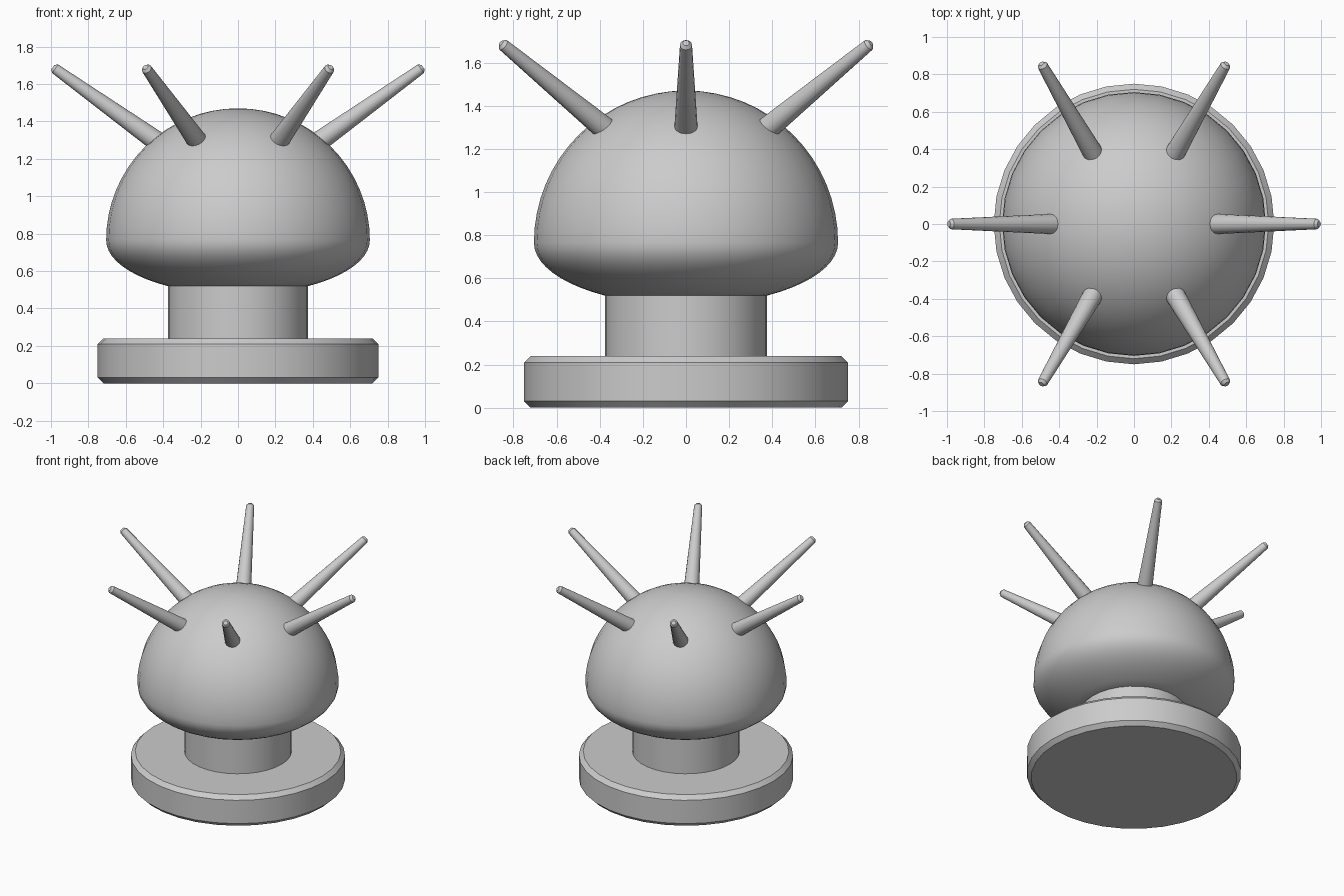
import bpy, bmesh, math
from mathutils import Matrix, Vector

if "Cube" in bpy.data.objects:
    bpy.data.objects.remove(bpy.data.objects["Cube"], do_unlink=True)

grey = bpy.data.materials.new("plain grey")
grey.use_nodes = True
colour = (0.6, 0.6, 0.6, 1)
grey.diffuse_color = colour
grey.node_tree.nodes["Principled BSDF"].inputs["Base Color"].default_value = colour


def lathe(name, profile, sides, matrix=Matrix()):
    """Turn a (radius, height) profile around z and close both ends."""
    bm = bmesh.new()
    rings = []
    for r, z in profile:
        if r < 1e-5:
            rings.append([bm.verts.new((0, 0, z))])
            continue
        angles = [math.tau * i / sides for i in range(sides)]
        rings.append([bm.verts.new((r * math.cos(a), r * math.sin(a), z)) for a in angles])
    for low, high in zip(rings, rings[1:]):
        for i in range(sides):
            j = (i + 1) % sides
            if len(high) == 1:
                bm.faces.new((low[i], low[j], high[0]))
            else:
                bm.faces.new((low[i], low[j], high[j], high[i]))
    bm.faces.new(rings[0][::-1])
    if len(rings[-1]) > 1:
        bm.faces.new(rings[-1])
    bm.transform(matrix)
    mesh = bpy.data.meshes.new(name)
    bm.to_mesh(mesh)
    bm.free()
    mesh.materials.append(grey)
    obj = bpy.data.objects.new(name, mesh)
    bpy.context.collection.objects.link(obj)
    bpy.ops.object.select_all(action="DESELECT")
    obj.select_set(True)
    bpy.context.view_layer.objects.active = obj
    bpy.ops.object.shade_smooth_by_angle(angle=math.radians(30))
    return obj


# Bevelled foot and plain stem
lathe("base_disc", [(0.72, 0), (0.75, 0.03), (0.75, 0.21), (0.72, 0.24)], 32)
lathe("stem", [(0.375, 0.2), (0.375, 0.56)], 32)

# Dome: round above its widest ring, flattened below, cut flat at the stem
radius, middle, drop = 0.705, 0.765, 0.29
start = -math.acos(0.38 / radius)
steps = 10
under = [start * (1 - i / steps) for i in range(steps)]
over = [math.pi / 2 * i / 16 for i in range(17)]
dome = [(radius * math.cos(t), middle + (drop if t < 0 else radius) * math.sin(t))
        for t in under + over]
lathe("dome", dome, 32)

# Six tapered spikes with bevelled tips, leaning outward
root, tip = Vector((0.38, 0, 1.255)), Vector((0.99, 0, 1.69))
axis = tip - root
length = axis.length
spike = [(0.057, 0), (0.028, length - 0.015), (0.015, length)]
lean = Matrix.Translation(root) @ axis.to_track_quat("Z", "Y").to_matrix().to_4x4()
for k in range(6):
    lathe(f"spike_{k + 1}", spike, 16, Matrix.Rotation(math.tau * k / 6, 4, "Z") @ lean)
